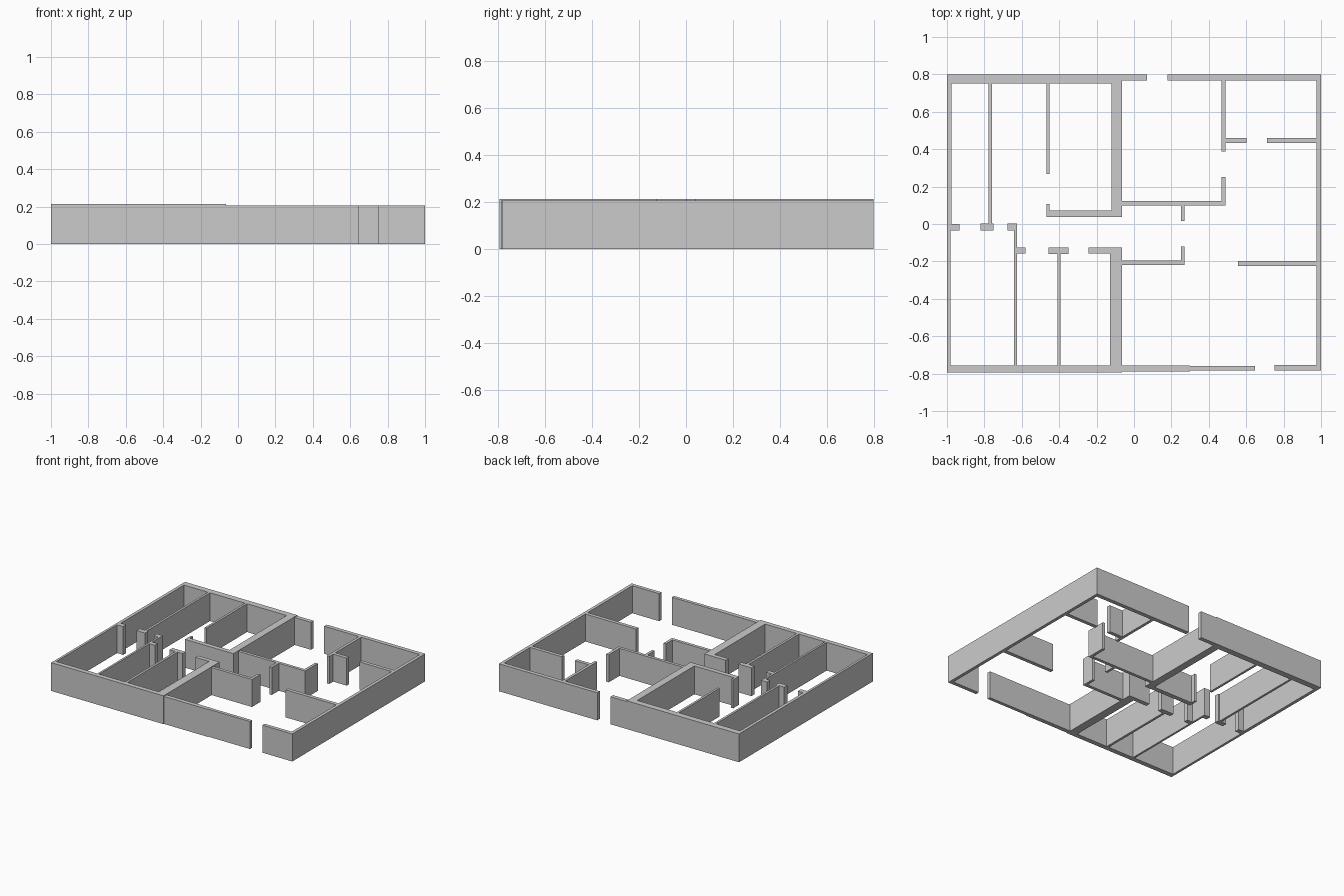
import bpy, bmesh


def walls(name, height, rects):
    """Merge wall footprints (x0, x1, y0, y1) into one clean plan and raise it."""
    xs = sorted({v for r in rects for v in r[:2]})
    ys = sorted({v for r in rects for v in r[2:]})
    bm = bmesh.new()
    for xa, xb in zip(xs, xs[1:]):
        for ya, yb in zip(ys, ys[1:]):
            cx, cy = (xa + xb) / 2, (ya + yb) / 2
            if any(r[0] < cx < r[1] and r[2] < cy < r[3] for r in rects):
                bm.faces.new([bm.verts.new((x, y, 0)) for x, y in
                              ((xa, ya), (xb, ya), (xb, yb), (xa, yb))])
    bmesh.ops.remove_doubles(bm, verts=bm.verts[:], dist=0.0001)
    bmesh.ops.dissolve_limit(bm, angle_limit=0.01, verts=bm.verts[:], edges=bm.edges[:])
    mesh = bpy.data.meshes.new(name)
    bm.to_mesh(mesh)
    bm.free()
    obj = bpy.data.objects.new(name, mesh)
    bpy.context.collection.objects.link(obj)
    mod = obj.modifiers.new("height", 'SOLIDIFY')
    mod.thickness = height
    mod.offset = 1
    return obj


LEFT_H, RIGHT_H = 0.213, 0.207

# Left half: outer shell, two thick party walls, room partitions
walls("left_walls", LEFT_H, [
    (-1, -0.976, 0, 0.798), (-1, -0.982, -0.793, 0),            # outer left
    (-1, -0.065, 0.752, 0.798), (-1, -0.065, -0.793, -0.757),   # back, front
    (-0.121, -0.065, 0.038, 0.798),                             # party wall, back
    (-0.129, -0.065, -0.793, -0.125),                           # party wall, front
    (-0.468, -0.121, 0.038, 0.073), (-0.468, -0.451, 0.038, 0.108),
    (-0.468, -0.451, 0.268, 0.798),
    (-0.777, -0.76, -0.01, 0.798), (-0.82, -0.75, -0.035, 0.003),
    (-1, -0.932, -0.035, 0.001),
    (-0.677, -0.626, -0.035, 0.002), (-0.641, -0.626, -0.793, 0.002),
    (-0.641, -0.58, -0.158, -0.125),
    (-0.457, -0.35, -0.16, -0.125), (-0.41, -0.392, -0.793, -0.125),
    (-0.243, -0.129, -0.158, -0.125),
])

# Right half, joined to the party walls: back and front runs
walls("right_back_wall", RIGHT_H, [(-0.065, 0.07, 0.767, 0.798)])
walls("right_front_wall", RIGHT_H, [
    (-0.065, 0.3, -0.788, -0.756), (0.3, 0.648, -0.783, -0.758)])

# Right outer corner run with its partitions
walls("right_outer_walls", RIGHT_H, [
    (0.18, 1, 0.767, 0.798), (0.976, 1, -0.783, 0.798), (0.752, 1, -0.783, -0.755),
    (0.468, 0.489, 0.387, 0.798),
    (0.468, 0.602, 0.433, 0.46), (0.71, 1, 0.433, 0.46),
    (0.555, 1, -0.225, -0.197),
])

# Inner corridor walls on the right
walls("corridor_back_wall", RIGHT_H, [
    (-0.065, 0.489, 0.1, 0.123), (0.468, 0.489, 0.1, 0.25), (0.25, 0.27, 0.016, 0.123)])
walls("corridor_front_wall", RIGHT_H, [
    (-0.065, 0.27, -0.22, -0.196), (0.25, 0.27, -0.22, -0.12)])
